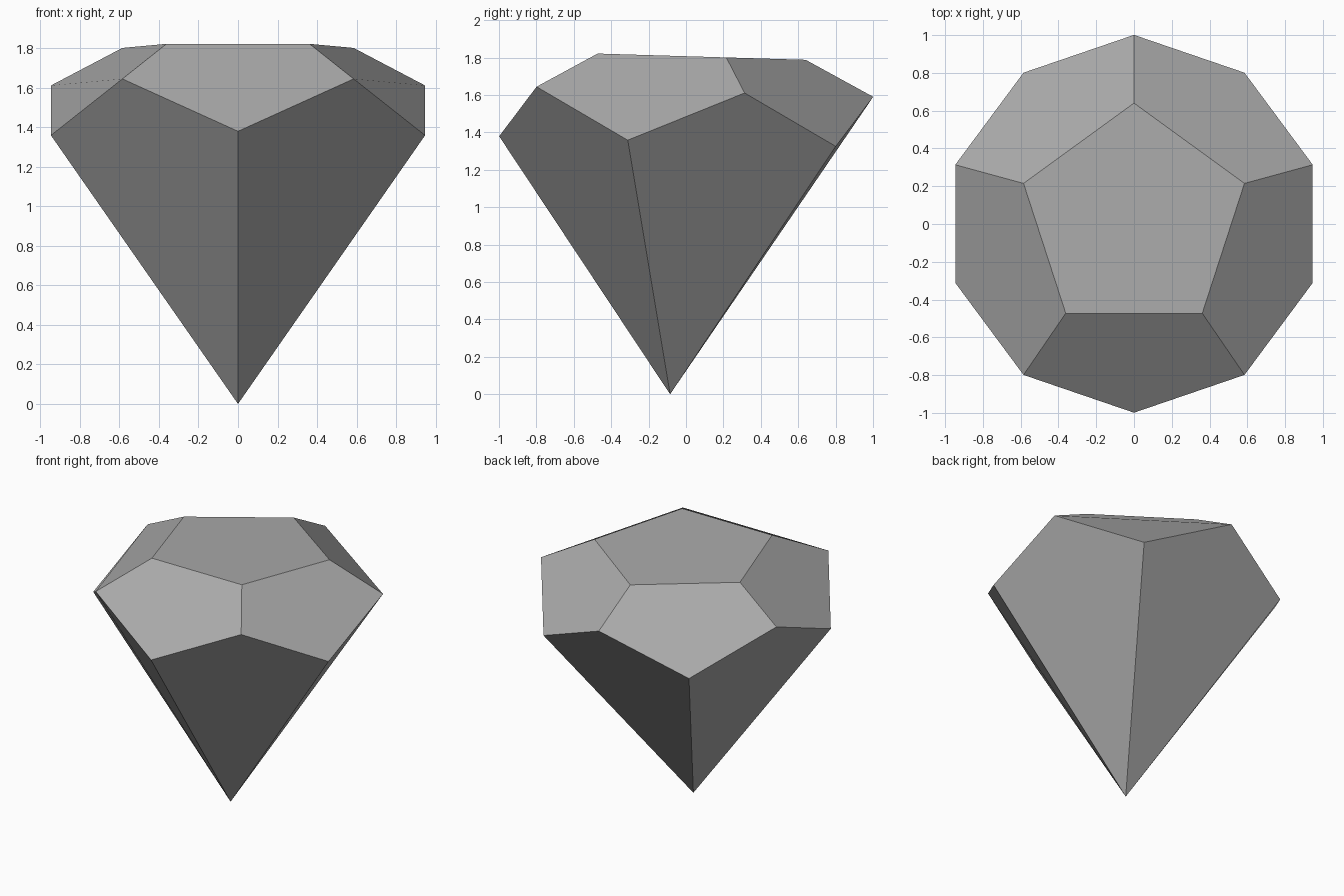
import bpy
import bmesh
from math import sin, cos, radians

cube = bpy.data.objects.get("Cube")
if cube:
    bpy.data.objects.remove(cube, do_unlink=True)

TILT = -0.03  # the whole gem leans slightly forward


def material(name, color):
    mat = bpy.data.materials.new(name)
    mat.use_nodes = True
    mat.diffuse_color = color
    mat.node_tree.nodes["Principled BSDF"].inputs["Base Color"].default_value = color
    return mat


def pentagon_ring(bm, radius, y_mid, z_mid, start):
    """Five vertices, counter-clockwise from the start angle, on a tilted plane."""
    ring = []
    for i in range(5):
        a = radians(start + 72 * i)
        y = radius * sin(a) + y_mid
        ring.append(bm.verts.new((radius * cos(a), y, z_mid + TILT * y)))
    return ring


bm = bmesh.new()
table = pentagon_ring(bm, 0.615, 0.025, 1.807, 90)
high = pentagon_ring(bm, 0.995, 0.006, 1.62, 90)
low = pentagon_ring(bm, 0.995, -0.004, 1.349, 126)
tip = bm.verts.new((0, -0.085, 0))

# Flat table on top, five crown pentagons and five long kites below
bm.faces.new(table)
for i in range(5):
    j = (i + 1) % 5
    bm.faces.new((table[i], high[i], low[i], high[j], table[j]))
    bm.faces.new((tip, low[j], high[j], low[i]))
bmesh.ops.recalc_face_normals(bm, faces=bm.faces)

mesh = bpy.data.meshes.new("gem")
bm.to_mesh(mesh)
bm.free()
mesh.materials.append(material("plain grey", (0.4, 0.4, 0.4, 1)))
gem = bpy.data.objects.new("gem", mesh)
bpy.context.collection.objects.link(gem)
